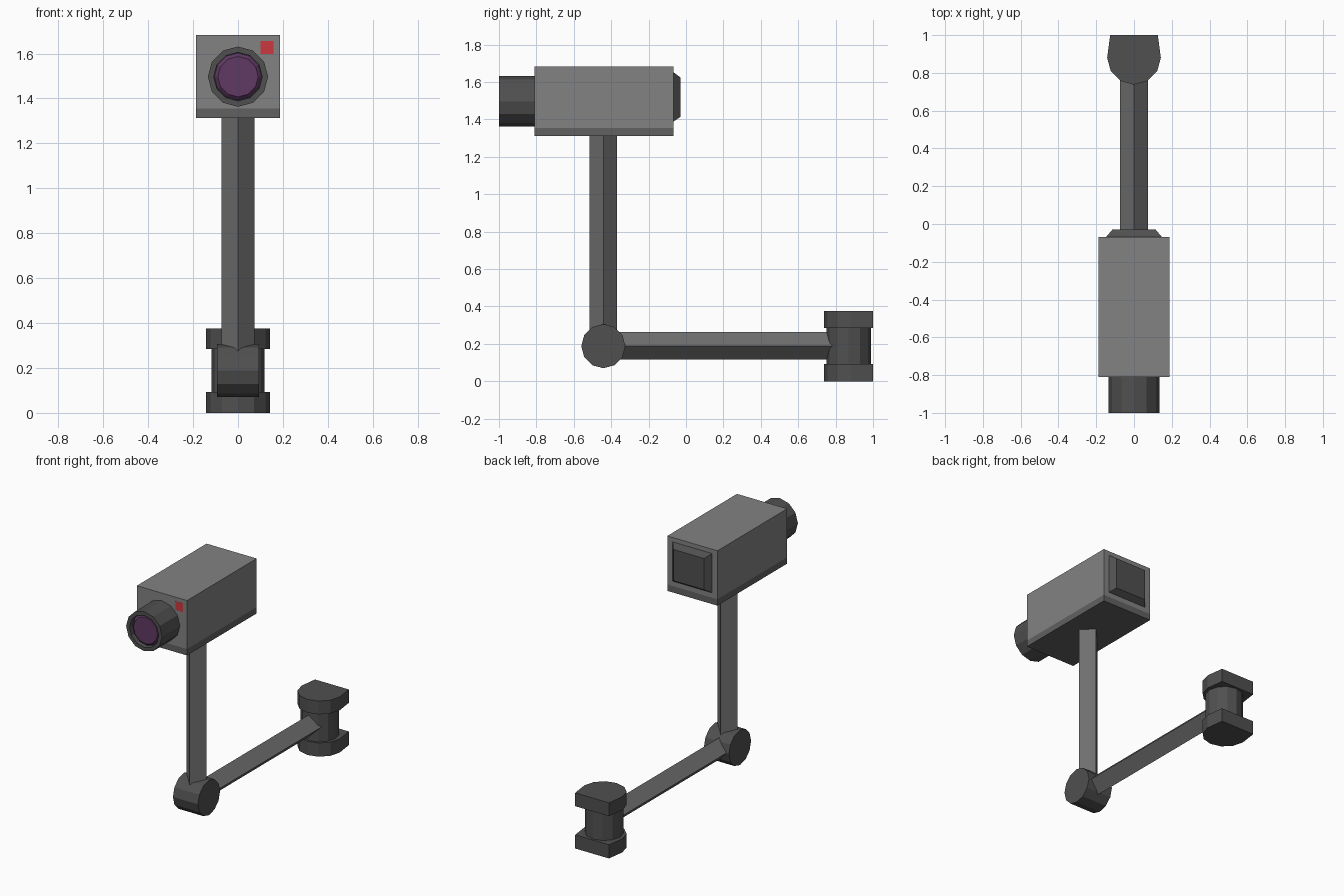
import bpy, bmesh
from math import cos, sin, pi, radians
from mathutils import Matrix

if "Cube" in bpy.data.objects:
    bpy.data.objects.remove(bpy.data.objects["Cube"])


def material(name, rgb):
    m = bpy.data.materials.new(name)
    m.diffuse_color = (*rgb, 1)
    m.use_nodes = True
    m.node_tree.nodes["Principled BSDF"].inputs["Base Color"].default_value = m.diffuse_color
    return m


def make(name, verts, faces, mat=None):
    me = bpy.data.meshes.new(name)
    me.from_pydata(verts, [], faces)
    bm = bmesh.new()
    bm.from_mesh(me)
    bmesh.ops.recalc_face_normals(bm, faces=bm.faces)
    bm.to_mesh(me)
    bm.free()
    ob = bpy.data.objects.new(name, me)
    bpy.context.collection.objects.link(ob)
    if mat:
        me.materials.append(mat)
    return ob


def loft(name, rings, mat=None):
    """Skin a list of equal-length rings and cap both ends."""
    n = len(rings[0])
    verts = [p for r in rings for p in r]
    faces = [(k*n + i, k*n + (i+1) % n, (k+1)*n + (i+1) % n, (k+1)*n + i)
             for k in range(len(rings) - 1) for i in range(n)]
    faces += [tuple(range(n)), tuple(range(len(verts) - n, len(verts)))]
    return make(name, verts, faces, mat)


def turned(name, centre, axis, profile, sides, mat=None):
    """Faceted solid along an axis; profile is (radius, offset) pairs."""
    rot = {'X': Matrix.Rotation(radians(90), 4, 'Y'),
           'Y': Matrix.Rotation(radians(-90), 4, 'X'),
           'Z': Matrix()}[axis]
    m = Matrix.Translation(centre) @ rot
    rings = [[m @ Matrix.Translation((r*cos(2*pi*i/sides), r*sin(2*pi*i/sides), h)).translation
              for i in range(sides)] for r, h in profile]
    return loft(name, rings, mat)


def rect(hx, y, z0, z1, x=0):
    return [(x-hx, y, z0), (x+hx, y, z0), (x+hx, y, z1), (x-hx, y, z1)]


purple = material("lens_purple", (0.115, 0.04, 0.125))
red = material("light_red", (0.6, 0.04, 0.05))
mid_grey = material("housing_grey", (0.225, 0.225, 0.225))
strip_grey = material("strip_grey", (0.12, 0.12, 0.12))
arm_grey = material("arm_grey", (0.16, 0.16, 0.16))
dark_grey = material("dark_grey", (0.08, 0.08, 0.08))

# camera housing with base strip, and rear hatch
loft("housing", [rect(.187, -.81, 1.355, 1.682), rect(.187, -.068, 1.355, 1.682)], mid_grey)
loft("housing_base", [rect(.187, -.81, 1.312, 1.355), rect(.187, -.068, 1.312, 1.355)], strip_grey)
loft("rear_hatch", [rect(.147, -.068, 1.388, 1.653), rect(.115, -.03, 1.414, 1.625)], dark_grey)

# lens barrel with a recessed front, and glass
turned("lens_barrel", (0, 0, 1.497), 'Y',
       [(.134, -.81), (.134, -1.0), (.108, -1.0), (.107, -.97)], 12, dark_grey)
turned("lens_glass", (0, 0, 1.497), 'Y', [(.107, -.968), (.09, -.985)], 12, purple)

# indicator light
loft("indicator_light", [rect(.029, -.81, 1.597, 1.655, .129),
                         rect(.029, -.811, 1.597, 1.655, .129)], red)

# diamond-section arms and elbow
turned("upright_arm", (0, -.442, 0), 'Z', [(.074, .19), (.074, 1.315)], 4, arm_grey)
turned("horizontal_arm", (0, 0, .19), 'Y', [(.074, -.44), (.074, .87)], 4, arm_grey)
turned("elbow_joint", (0, -.442, .188), 'X', [(.118, -.093), (.118, .093)], 12, dark_grey)

# wall mount: column between two flat-backed caps
turned("mount_column", (0, .87, 0), 'Z', [(.118, .05), (.118, .33)], 12, dark_grey)
outline = [(.142*cos(pi + i*pi/6), .88 + .142*sin(pi + i*pi/6)) for i in range(7)]
outline += [(.126, 1.0), (-.126, 1.0)]
for label, z0, z1 in (("lower", 0, .092), ("upper", .285, .375)):
    loft(label + "_mount_cap", [[(x, y, z) for x, y in outline] for z in (z0, z1)], dark_grey)
